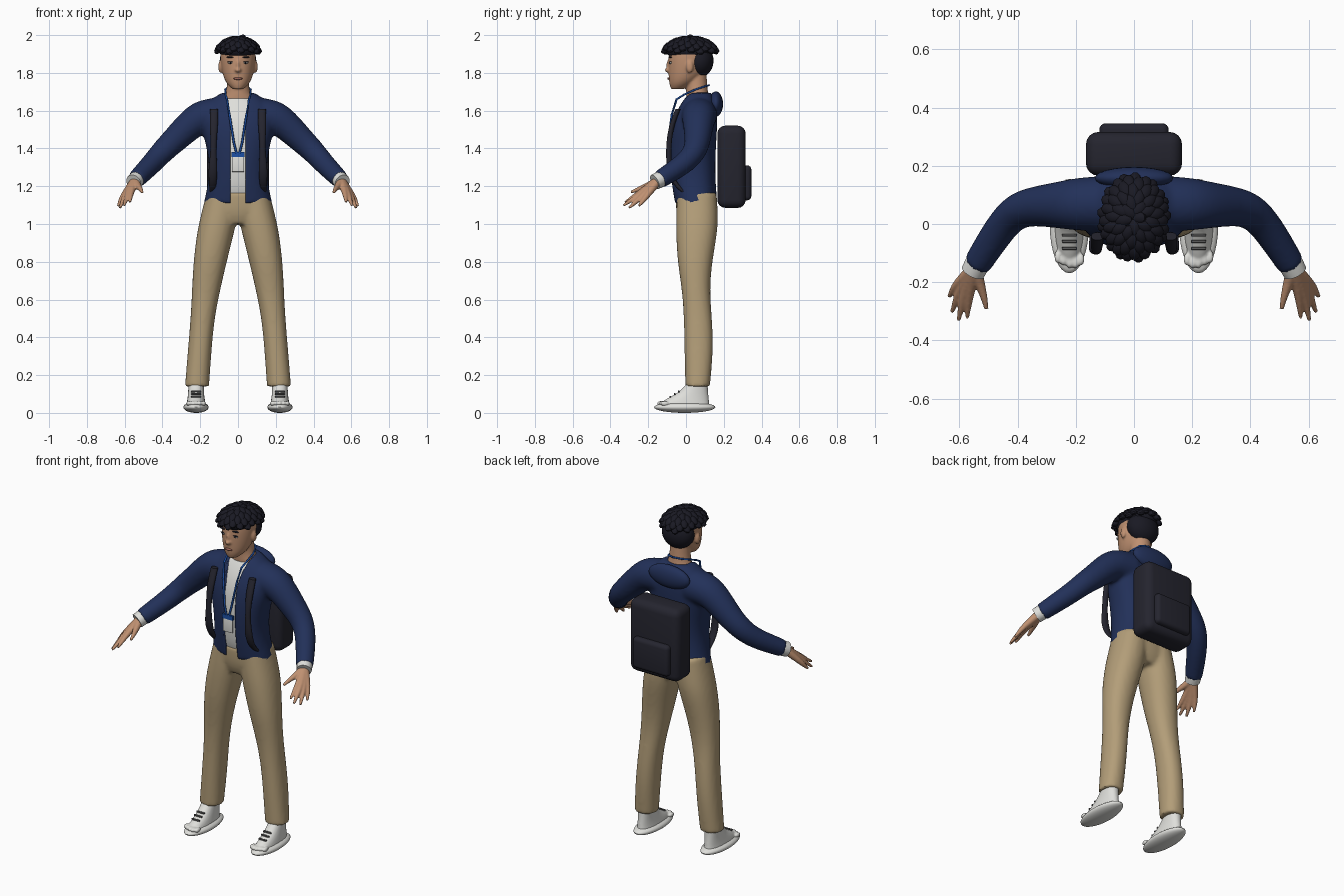
import bpy, bmesh, math
from mathutils import Vector, Matrix

if "Cube" in bpy.data.objects:
    bpy.data.objects.remove(bpy.data.objects["Cube"], do_unlink=True)


def material(name, *rgb):
    m = bpy.data.materials.new(name)
    m.use_nodes = True
    m.diffuse_color = (*rgb, 1)
    node = m.node_tree.nodes["Principled BSDF"]
    node.inputs["Base Color"].default_value = (*rgb, 1)
    node.inputs["Roughness"].default_value = .8
    return m


navy = material("navy cloth", .016, .03, .1)
tan = material("tan cloth", .45, .34, .19)
skin = material("skin", .52, .28, .165)
black = material("black hair", .01, .01, .017)
dark = material("charcoal fabric", .018, .018, .028)
white = material("off white", .74, .74, .71)
blue = material("lanyard blue", .012, .08, .38)
grey = material("lace grey", .1, .1, .1)
lip = material("lip", .33, .13, .1)


def new_bm():
    bm = bmesh.new()
    bm.edges.layers.float.new("crease_edge")
    return bm


def loft(bm, rings):
    """Skin a list of rings and cap both ends with creased edges."""
    crease = bm.edges.layers.float.get("crease_edge")
    loops = [[bm.verts.new(p) for p in r] for r in rings]
    n = len(loops[0])
    for a, b in zip(loops, loops[1:]):
        for i in range(n):
            j = (i + 1) % n
            bm.faces.new((a[i], a[j], b[j], b[i]))
    for end in (loops[0], loops[-1]):
        for e in bm.faces.new(end).edges:
            e[crease] = 1


def column(bm, sections, power=2, side=1, n=16):
    """Upright loft: each section is (z, centre x, half width, front y, back y)."""
    rings = []
    for z, cx, rx, y0, y1 in sections:
        ring = []
        for k in range(n):
            a = math.tau * k / n
            c, s = math.cos(a), math.sin(a)
            x = math.copysign(abs(c) ** (2 / power), c) * rx
            y = math.copysign(abs(s) ** (2 / power), s) * (y1 - y0) / 2
            ring.append(Vector((side * (cx + x), (y0 + y1) / 2 + y, z)))
        rings.append(ring)
    loft(bm, rings)


def tube(bm, points, side=1, n=10):
    """Round loft along a path of (x, y, z, radius)."""
    pts = [Vector((side * p[0], p[1], p[2])) for p in points]
    rings = []
    for i, p in enumerate(pts):
        t = (pts[min(i + 1, len(pts) - 1)] - pts[max(i - 1, 0)]).normalized()
        u = t.cross(Vector((0, .3, 1))).normalized()
        v = t.cross(u)
        r = points[i][3]
        rings.append([p + (u * math.cos(math.tau * k / n) + v * math.sin(math.tau * k / n)) * r
                      for k in range(n)])
    loft(bm, rings)


def ball(bm, loc, scale, rot=Matrix(), n=16):
    m = Matrix.Translation(loc) @ rot @ Matrix.Diagonal((*scale, 1))
    bmesh.ops.create_uvsphere(bm, u_segments=n, v_segments=n // 2, radius=1, matrix=m)


def box(bm, loc, size):
    bmesh.ops.create_cube(bm, size=1, matrix=Matrix.Translation(loc) @ Matrix.Diagonal((*size, 1)))


def finish(name, bm, mat, subsurf=0, voxel=0, smooth=6, bevel=0, angle=50):
    bmesh.ops.recalc_face_normals(bm, faces=bm.faces)
    me = bpy.data.meshes.new(name)
    bm.to_mesh(me)
    bm.free()
    ob = bpy.data.objects.new(name, me)
    bpy.context.collection.objects.link(ob)
    me.materials.append(mat)
    if subsurf:
        ob.modifiers.new("round", "SUBSURF").levels = subsurf
        ob.modifiers["round"].render_levels = subsurf
    if voxel:
        r = ob.modifiers.new("blend", "REMESH")
        r.mode, r.voxel_size, r.use_smooth_shade = "VOXEL", voxel, True
        s = ob.modifiers.new("relax", "SMOOTH")
        s.factor, s.iterations = .5, smooth
    if bevel:
        b = ob.modifiers.new("soften", "BEVEL")
        b.width, b.segments = bevel, 4
    activate(ob)
    for m in list(ob.modifiers):
        bpy.ops.object.modifier_apply(modifier=m.name)
    bpy.ops.object.shade_smooth_by_angle(angle=math.radians(angle))
    return ob


def activate(ob):
    bpy.ops.object.select_all(action="DESELECT")
    bpy.context.view_layer.objects.active = ob
    ob.select_set(True)


# Trousers: two legs blended into a pelvis
bm = new_bm()
leg = [(.14, .217, .065, -.005, .128), (.33, .203, .064, -.01, .147), (.5, .188, .064, -.012, .14),
       (.65, .169, .076, -.022, .126), (.8, .148, .09, -.047, .14), (.95, .12, .1, -.055, .168),
       (1.04, .1, .1, -.055, .172), (1.16, .08, .09, -.05, .165)]
for s in (1, -1):
    column(bm, leg, 2.2, s)
column(bm, [(1.0, 0, .13, -.03, .14), (1.06, 0, .195, -.057, .17), (1.17, 0, .172, -.057, .16)], 2.3)
finish("trousers", bm, tan, 2, .011, 5)

# Jacket: torso and sleeves blended, then opened down the front
torso = [(1.11, 0, .185, -.062, .168), (1.2, 0, .164, -.078, .16), (1.3, 0, .153, -.09, .157),
         (1.4, 0, .168, -.092, .16), (1.5, 0, .195, -.085, .167), (1.58, 0, .2, -.062, .168),
         (1.64, 0, .17, -.03, .16), (1.68, 0, .115, -.005, .145), (1.695, 0, .085, .01, .135)]
sleeve = [(.1, .07, 1.575, .1), (.2, .068, 1.568, .095), (.26, .065, 1.52, .083), (.33, .062, 1.45, .073),
          (.4, .05, 1.385, .067), (.455, -.005, 1.32, .06), (.54, -.14, 1.235, .05)]
bm = new_bm()
column(bm, torso, 2.4)
for s in (1, -1):
    tube(bm, sleeve, s, 12)
jacket = finish("jacket", bm, navy, 2, .011, 5)
bm = new_bm()
outline = [(.04, 1), (.04, 1.55), (.05, 1.62), (.08, 1.72)]
outline += [(-x, z) for x, z in reversed(outline)]
loft(bm, [[Vector((x, y, z)) for x, z in outline] for y in (-.3, .04)])
cutter = finish("opening_cutter", bm, navy)
cutter.hide_render = True
cut = jacket.modifiers.new("opening", "BOOLEAN")
cut.object, cut.operation, cut.solver = cutter, "DIFFERENCE", "EXACT"
activate(jacket)
bpy.ops.object.modifier_apply(modifier="opening")
bpy.data.objects.remove(cutter, do_unlink=True)

# Shirt body and cuffs
bm = new_bm()
column(bm, [(max(z, 1.155), cx, rx * .85, y0 + .013, y1 - .03) for z, cx, rx, y0, y1 in torso[:7]]
       + [(1.665, 0, .08, .0, .11)], 2.4)
finish("shirt", bm, white, 2)
bm = new_bm()
for s in (1, -1):
    tube(bm, [(.525, -.115, 1.25, .04), (.54, -.14, 1.235, .043), (.553, -.165, 1.222, .042)], s, 20)
finish("shirt_cuffs", bm, white)

# Hood bundle behind the collar
bm = new_bm()
ball(bm, (0, .158, 1.635), (.135, .038, .067), n=24)
finish("hood", bm, navy)

# Hands: every finger runs from the wrist so that the palm forms where they overlap
knuckles = [(.565, -.235, 1.172), (.583, -.238, 1.16), (.598, -.228, 1.15), (.61, -.208, 1.148)]
tips = [(.573, -.322, 1.115), (.603, -.332, 1.098), (.625, -.302, 1.085), (.635, -.25, 1.095)]
for s, label in ((1, "left"), (-1, "right")):
    bm = new_bm()
    for k, t in zip(knuckles, tips):
        mid = [(a + b) / 2 for a, b in zip(k, t)]
        tube(bm, [(.545, -.148, 1.23, .026), (*k, .017), (*mid, .013), (*t, .007)], s)
    tube(bm, [(.545, -.15, 1.228, .024), (.53, -.205, 1.2, .019), (.515, -.25, 1.185, .013),
              (.507, -.292, 1.168, .008)], s)
    finish(label + "_hand", bm, skin, 1, .005, 2)

# Head, neck, nose and ears
bm = new_bm()
column(bm, [(1.715, 0, .03, -.08, -.01), (1.74, 0, .06, -.09, .04), (1.78, 0, .08, -.094, .09),
            (1.83, 0, .091, -.096, .12), (1.88, 0, .096, -.096, .135), (1.93, 0, .094, -.09, .135),
            (1.97, 0, .06, -.05, .1)])
column(bm, [(1.63, 0, .1, .005, .12), (1.675, 0, .083, .0, .125), (1.7, 0, .06, .0, .115),
            (1.8, 0, .056, -.005, .11)])
ball(bm, (0, -.094, 1.815), (.019, .02, .013))
ball(bm, (0, -.092, 1.84), (.01, .012, .032))
for s in (1, -1):
    ball(bm, (s * .093, .02, 1.832), (.012, .02, .034))
finish("head", bm, skin, 2, .006, 4)

# Face details
bm = new_bm()
ball(bm, (0, -.09, 1.77), (.024, .009, .007))
finish("lips", bm, lip)
for name, mat, x, y, z, scale in (("eyes", white, .039, -.081, 1.853, (.016, .007, .005)),
                                  ("pupils", black, .039, -.085, 1.853, (.006, .006, .005)),
                                  ("lashes", black, .039, -.082, 1.858, (.018, .007, .002)),
                                  ("eyebrows", black, .041, -.082, 1.883, (.021, .009, .004))):
    bm = new_bm()
    for s in (1, -1):
        ball(bm, (s * x, y, z), scale)
    finish(name, bm, mat)

# Hair: cap, nape and overlapping locks radiating from the crown
bm = new_bm()
centre = Vector((0, .022, 1.92))
radii = Vector((.1, .128, .062))
ball(bm, centre, radii, n=24)
ball(bm, (0, .073, 1.865), (.097, .073, .088), n=24)
count = 64
for i in range(count):
    h = 1 - (i + .5) / count * 1.02
    a = i * math.pi * (3 - math.sqrt(5))
    r = math.sqrt(max(0, 1 - h * h))
    d = Vector((r * math.cos(a), r * math.sin(a), h))
    normal = Vector([d[k] / radii[k] for k in range(3)]).normalized()
    along = (Vector((d.x, d.y, -.9 * r)) + normal * .2).normalized()
    across = normal.cross(along).normalized()
    out = along.cross(across)
    rot = Matrix((along, across, out)).transposed().to_4x4()
    pos = centre + Vector([d[k] * radii[k] for k in range(3)])
    ball(bm, pos, (.034, .023, .016), rot, 10)
finish("hair", bm, black)

# Lanyard and badge
bm = new_bm()
for s in (1, -1):
    tube(bm, [(0, .122, 1.735, .005), (.045, .105, 1.73, .005), (.068, .05, 1.712, .005),
              (.066, -.01, 1.685, .005), (.058, -.05, 1.66, .006), (.045, -.075, 1.58, .006),
              (.022, -.095, 1.43, .006), (.008, -.098, 1.375, .006)], s, 8)
box(bm, (0, -.096, 1.368), (.07, .012, .026))
finish("lanyard", bm, blue)
bm = new_bm()
box(bm, (0, -.094, 1.316), (.064, .008, .08))
finish("badge", bm, white, bevel=.003)

# Backpack, pocket and shoulder straps
bm = new_bm()
box(bm, (0, .241, 1.303), (.33, .15, .435))
finish("backpack", bm, dark, bevel=.042)
bm = new_bm()
box(bm, (0, .315, 1.218), (.238, .062, .185))
finish("backpack_pocket", bm, dark, bevel=.022)
bm = new_bm()
path = [(-.045, 1.61, .023), (-.077, 1.53, .024), (-.092, 1.45, .018), (-.095, 1.38, .016),
        (-.093, 1.3, .026), (-.075, 1.24, .024), (-.04, 1.185, .018), (.03, 1.14, .015)]
for s in (1, -1):
    loft(bm, [[Vector((s * (.126 + dx * w + (1.61 - z) * .02), y + dy, z))
               for dx, dy in ((-1, -.012), (1, -.012), (1, .018), (-1, .018))] for y, z, w in path])
finish("shoulder_straps", bm, dark, 2)

# Shoes: curved sole, upper with ankle, toe bumps and laces
for s, label in ((1, "left"), (-1, "right")):
    x = s * .222
    bm = new_bm()
    ball(bm, (x, -.007, .03), (.067, .162, .03), n=32)
    finish(label + "_sole", bm, white)
    bm = new_bm()
    column(bm, [(.03, .222, .053, -.14, .13), (.055, .222, .05, -.14, .125), (.085, .222, .045, -.085, .122),
                (.115, .222, .042, -.03, .118), (.17, .222, .042, .015, .115)], 2.2, s)
    for k in range(5):
        ball(bm, (x + s * (k - 2) * .02, -.135 + abs(k - 1.5) * .009, .05), (.012, .024, .014))
    finish(label + "_shoe", bm, white, 2, .006, 3)
    bm = new_bm()
    for y, z in ((-.038, .113), (-.06, .1), (-.084, .086)):
        box(bm, (x, y, z), (.052, .009, .009))
    finish(label + "_laces", bm, grey, bevel=.002)
